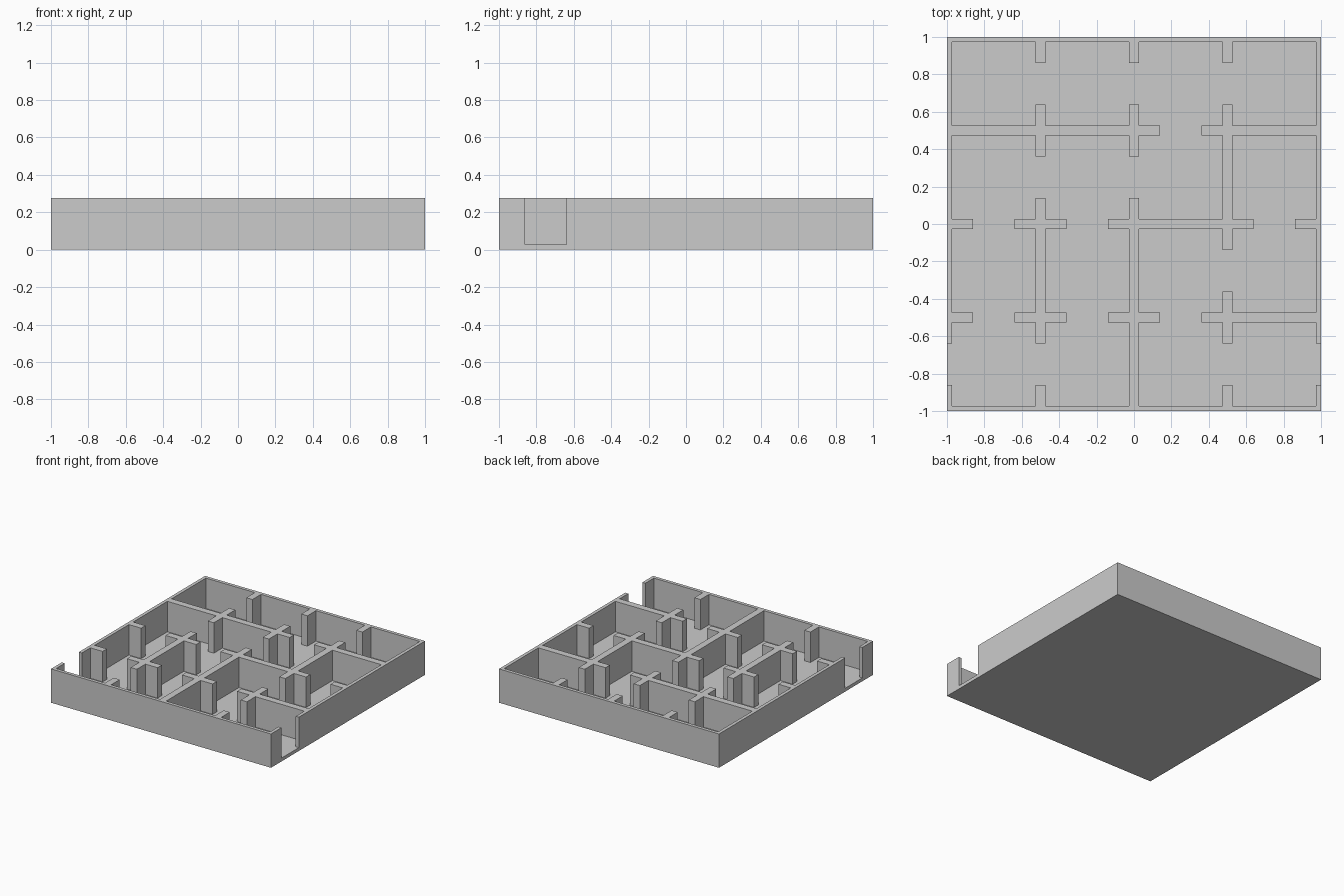
import bpy, bmesh

if "Cube" in bpy.data.objects:
    bpy.data.objects.remove(bpy.data.objects["Cube"])

U = 1 / 36          # plan module: outer wall and floor thickness
FLOOR, TOP = U, 10 * U

# Each wall line has four bays: 1 = solid, 0 = doorway (8 modules wide)
UPRIGHT = ["0111", "0100", "1100", "0010", "0111"]   # x = -1 ... 1, bays front to back
ACROSS = ["1111", "0001", "0010", "1101", "1111"]    # y = -1 ... 1, bays left to right


def on_wall(across, along, lines):
    """True if a plan point lies in a wall band and not in a doorway."""
    for i, bays in enumerate(lines):
        if abs(across - (18 * i - 36)) < 1:
            bay = int((along + 36) // 18)
            mid = 18 * bay - 27
            return bays[bay] == "1" or abs(along - mid) > 4
    return False


def make_object(name, bm):
    bmesh.ops.recalc_face_normals(bm, faces=bm.faces)
    mesh = bpy.data.meshes.new(name)
    bm.to_mesh(mesh)
    bm.free()
    obj = bpy.data.objects.new(name, mesh)
    bpy.context.collection.objects.link(obj)
    return obj


# Floor slab
bm = bmesh.new()
bmesh.ops.create_cube(bm, size=1)
bmesh.ops.scale(bm, vec=(2, 2, FLOOR), verts=bm.verts)
bmesh.ops.translate(bm, vec=(0, 0, FLOOR / 2), verts=bm.verts)
make_object("floor", bm)

# Walls: fill the solid cells of the plan, then extrude them upward
cuts = {-36, 36}
for i in range(5):
    cuts |= {max(-36, 18 * i - 37), min(36, 18 * i - 35)}
for i in range(4):
    cuts |= {18 * i - 31, 18 * i - 23}
cuts = sorted(cuts)
spans = list(zip(cuts, cuts[1:]))

bm = bmesh.new()
for x0, x1 in spans:
    for y0, y1 in spans:
        x, y = (x0 + x1) / 2, (y0 + y1) / 2
        if on_wall(x, y, UPRIGHT) or on_wall(y, x, ACROSS):
            corners = [(x0, y0), (x1, y0), (x1, y1), (x0, y1)]
            bm.faces.new([bm.verts.new((a * U, b * U, FLOOR)) for a, b in corners])
bmesh.ops.remove_doubles(bm, verts=bm.verts, dist=1e-4)
base = bm.faces[:]
ext = bmesh.ops.extrude_face_region(bm, geom=base, use_keep_orig=True)
top_verts = [g for g in ext["geom"] if isinstance(g, bmesh.types.BMVert)]
bmesh.ops.translate(bm, vec=(0, 0, TOP - FLOOR), verts=top_verts)
make_object("walls", bm)
